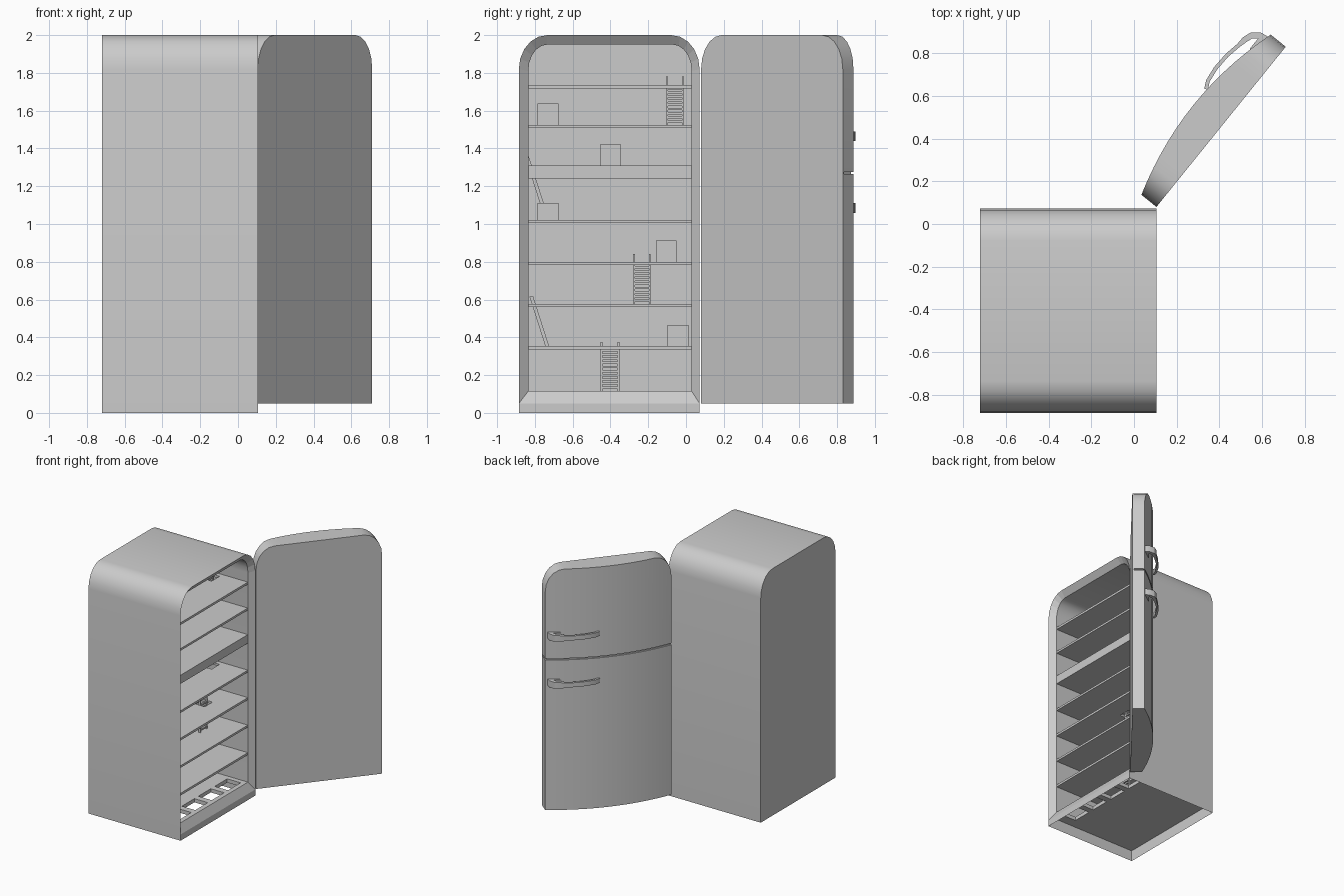
import bpy, math
from mathutils import Vector

if "Cube" in bpy.data.objects:
    bpy.data.objects.remove(bpy.data.objects["Cube"])


def make(name, verts, faces, smooth=False):
    me = bpy.data.meshes.new(name)
    me.from_pydata([tuple(v) for v in verts], [], faces)
    ob = bpy.data.objects.new(name, me)
    bpy.context.collection.objects.link(ob)
    if smooth:
        bpy.ops.object.select_all(action='DESELECT')
        bpy.context.view_layer.objects.active = ob
        ob.select_set(True)
        bpy.ops.object.shade_smooth_by_angle(angle=math.radians(32))
    return ob


BOX = [(0, 1, 3, 2), (4, 6, 7, 5), (0, 4, 5, 1), (2, 3, 7, 6), (0, 2, 6, 4), (1, 5, 7, 3)]


def boxes(name, items):
    """One object from (x0, x1, y0, y1, z0, z1) boxes."""
    vs, fs = [], []
    for x0, x1, y0, y1, z0, z1 in items:
        n = len(vs)
        vs += [(x, y, z) for x in (x0, x1) for y in (y0, y1) for z in (z0, z1)]
        fs += [tuple(i + n for i in f) for f in BOX]
    return make(name, vs, fs)


def slab(name, x0, x1, y0, y1, z0, z1, hx=None, holes=()):
    """Flat slab with rectangular holes that share the x range hx."""
    if not holes:
        return boxes(name, [(x0, x1, y0, y1, z0, z1)])
    items = [(x0, hx[0], y0, y1, z0, z1), (hx[1], x1, y0, y1, z0, z1)]
    edges = [y0] + [e for h in sorted(holes) for e in h] + [y1]
    for a, b in zip(edges[::2], edges[1::2]):
        items.append((hx[0], hx[1], a, b, z0, z1))
    return boxes(name, items)


def arch(x, y0, y1, z0, z1, ry, rz, seg=5):
    """Loop in the yz plane with rounded top corners; first and last points are the bottom."""
    pts = [(x, y0, z0)]
    for i in range(seg + 1):
        a = math.pi / 2 * i / seg
        pts.append((x, y0 + ry * (1 - math.cos(a)), z1 - rz * (1 - math.sin(a))))
    for i in range(seg + 1):
        a = math.pi / 2 * (1 - i / seg)
        pts.append((x, y1 - ry * (1 - math.cos(a)), z1 - rz * (1 - math.sin(a))))
    return pts + [(x, y1, z0)]


def loft(a, n, closed):
    return [(a + i, a + i + 1, a + n + i + 1, a + n + i) for i in range(n - 1)] + \
           ([(a + n - 1, a, a + n, a + 2 * n - 1)] if closed else [])


# cabinet outer shell, open below
Y0, Y1 = -0.885, 0.072
back, front = arch(-.72, Y0, Y1, 0, 2, .15, .18), arch(.105, Y0, Y1, 0, 2, .15, .18)
n = len(back)
kick = [(.105, Y0, .05), (.105, Y1, .05)]
make("cabinet_shell", back + front + kick,
     [tuple(reversed(range(n)))] + loft(0, n, False) + [(n, 2 * n - 1, 2 * n + 1, 2 * n)], True)

# sloped door frame and inner liner
rim = arch(.105, Y0, Y1, .05, 2, .15, .18)
lip = arch(.068, -.835, .03, .115, 1.95, .10, .14)
rear = arch(-.67, -.835, .03, .115, 1.95, .10, .14)
make("door_frame", rim + lip, [f[::-1] for f in loft(0, n, True)])
make("inner_liner", lip + rear,
     [f[::-1] for f in loft(0, n, False)] + [tuple(range(2 * n - 1, n - 1, -1))], True)

# floor with a row of four openings near the front
holes = [(-.80 + .21 * i, -.64 + .21 * i) for i in range(4)]
slab("cabinet_floor", -.715, .068, -.88, .067, .085, .115, (-.09, .03), holes)

# shelves, some with openings for ladders
SX0, SX1, SY0, SY1 = -.668, .068, -.834, .029
shelf_specs = [
    (1.717, 1.735, (-.26, -.16), [(-.108, -.008)]),
    (1.508, 1.525, None, []),
    (1.24, 1.31, (-.45, -.34), [(-.825, -.765)]),
    (1.005, 1.022, (-.26, -.16), [(-.108, -.008)]),
    (.782, .80, (-.20, -.10), [(-.283, -.183)]),
    (.56, .577, (-.45, -.34), [(-.815, -.755)]),
    (.336, .354, (-.30, -.20), [(-.455, -.348)]),
]
for i, (z0, z1, hx, hs) in enumerate(shelf_specs):
    slab(f"shelf_{i}", SX0, SX1, SY0, SY1, z0, z1, hx, hs)


# upright ladders between shelves
def ladder(name, x, y0, y1, z0, z1):
    items = [(x - .008, x + .008, y, y + .01, z0, z1) for y in (y0, y1 - .01)]
    k = int((z1 - .04 - z0) / .022)
    items += [(x - .006, x + .006, y0 + .01, y1 - .01, z0 + .012 + .022 * i, z0 + .024 + .022 * i)
              for i in range(k)]
    boxes(name, items)


ladder("ladder_top", -.215, -.105, -.01, 1.525, 1.78)
ladder("ladder_middle", -.15, -.28, -.187, .577, .84)
ladder("ladder_bottom", -.25, -.453, -.352, .115, .375)

# leaning ramps on the left side
for i, z in enumerate((.354, 1.022)):
    h = .262 if i == 0 else .345
    y_low, y_top = -.725, -.725 - h * .32
    vs = [(x, y + d, zz) for x in (-.43, -.36)
          for y, zz in ((y_low, z), (y_top, z + h)) for d in (-.02, 0)]
    make(f"leaning_ramp_{i}", vs, BOX)

# small boxes standing against the back wall
for i, (y, z) in enumerate([(-.785, 1.525), (-.455, 1.31), (-.785, 1.022), (-.16, .80), (-.097, .354)]):
    x = -.34 if i == 2 else -.668
    h = .09 if i == 2 else .112
    boxes(f"small_box_{i}", [(x, x + .05, y, y + .11, z, z + h)])

# open door: u runs along the door, v is its thickness direction
U, V, W = Vector((.628, .778, 0)), Vector((-.778, .628, 0)), .964


def at(u, v, z):
    return Vector((.105, .08, z)) + U * u + V * v


def bulge(u):
    return .09 + .075 * (1 - ((u - W / 2) / (W / 2)) ** 2)


def door_part(name, z0, z1, v0, front_v, rounded, inset=0):
    r, seg = .14, 5
    arc = [r * (1 - math.cos(math.pi / 2 * i / seg)) for i in range(seg + 1)]
    us = arc + [r + (W - 2 * r) * i / 10 for i in range(1, 10)] + [W - a for a in reversed(arc)]
    vs, fs = [], []
    for u in us:
        d = min(u, W - u)
        top = z1
        if rounded and d < r:
            top -= .18 * (1 - math.sqrt(max(0, 1 - ((r - d) / r) ** 2)))
        u2 = inset + u * (W - 2 * inset) / W
        f = front_v(u2)
        vs += [at(u2, v0, z0), at(u2, f, z0), at(u2, f, top), at(u2, v0, top)]
    for i in range(len(us) - 1):
        a, b = 4 * i, 4 * i + 4
        fs += [(a + k, b + k, b + (k + 1) % 4, a + (k + 1) % 4) for k in range(4)]
    e = len(vs) - 4
    fs += [(0, 1, 2, 3), (e + 3, e + 2, e + 1, e)]
    make(name, vs, fs, True)


door_part("door_back_panel", .05, 2, 0, lambda u: .012, True)
door_part("upper_door", 1.276, 2, .012, bulge, True)
door_part("lower_door", .05, 1.264, .012, bulge, False)
door_part("door_seam", 1.26, 1.28, .012, lambda u: bulge(u) - .012, False, .01)

# curved handles, swept in the plan of the door
path = [(.575, .165), (.61, .183), (.68, .192), (.76, .189), (.83, .176), (.87, .170),
        (.905, .158), (.93, .125), (.935, .09)]
for name, zc in (("upper_handle", 1.465), ("lower_handle", 1.085)):
    vs, fs = [], []
    for i, p in enumerate(path):
        a, b = Vector(path[max(i - 1, 0)]), Vector(path[min(i + 1, len(path) - 1)])
        t = (b - a).normalized()
        w = .009 if i < 5 else .014
        q = Vector((-t.y, t.x)) * w
        h = .018 if i < 5 else .026
        for s, zz in ((-1, -h), (1, -h), (1, h), (-1, h)):
            vs.append(at(p[0] + s * q.x, p[1] + s * q.y, zc + zz))
    for i in range(len(path) - 1):
        a = 4 * i
        fs += [(a + k, a + 4 + k, a + 4 + (k + 1) % 4, a + (k + 1) % 4) for k in range(4)]
    e = len(vs) - 4
    fs += [(0, 1, 2, 3), (e + 3, e + 2, e + 1, e)]
    make(name, vs, fs, True)
    # mounting foot
    foot = [at(u, v, zc + z) for u in (.85, .94) for v in (.08, .125) for z in (-.026, .026)]
    make(name + "_foot", foot, BOX)
